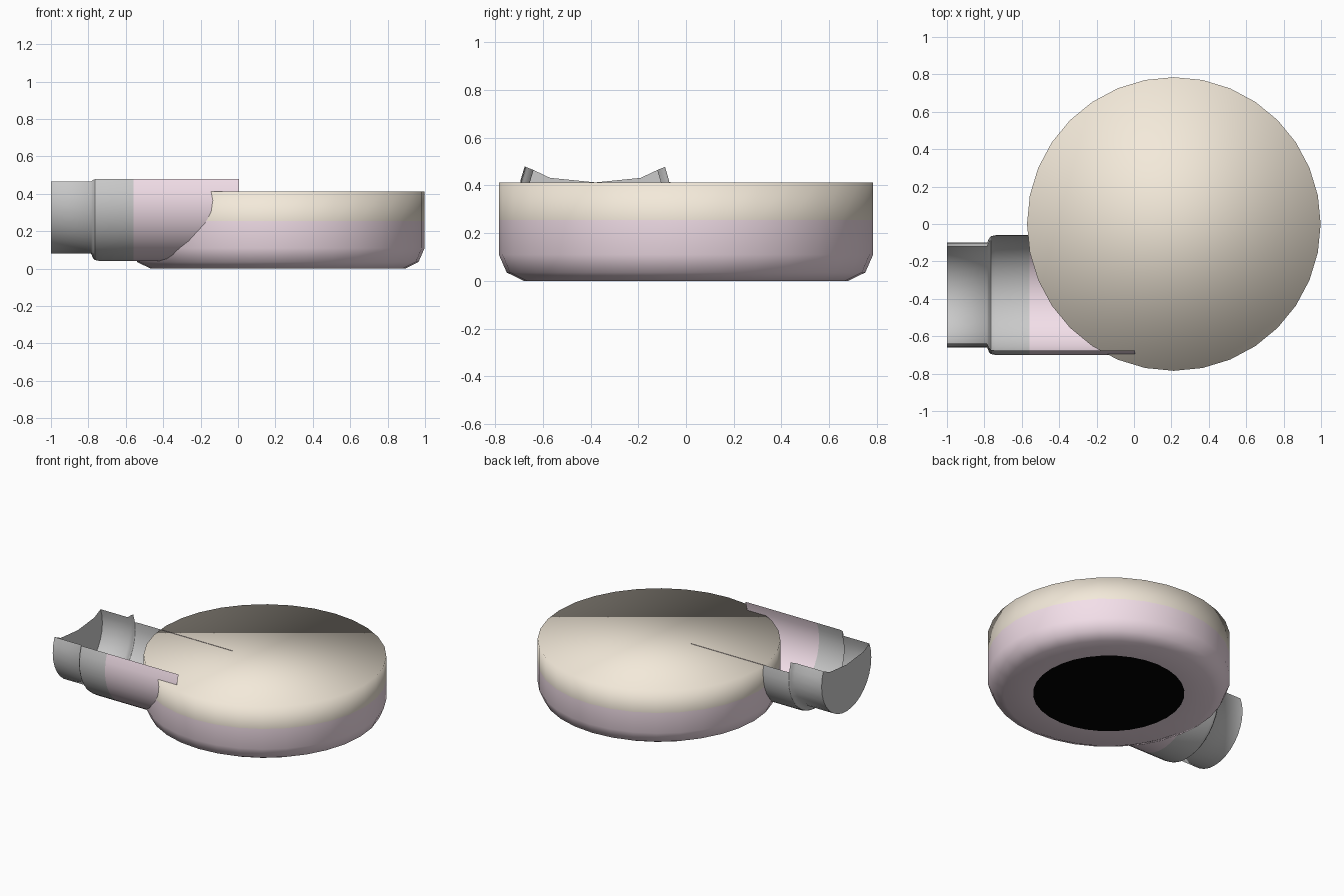
import bpy, bmesh
from math import sin, cos, pi, radians

if "Cube" in bpy.data.objects:
    bpy.data.objects.remove(bpy.data.objects["Cube"])


def material(name, rgb):
    m = bpy.data.materials.new(name)
    m.diffuse_color = (*rgb, 1)
    m.use_nodes = True
    m.node_tree.nodes["Principled BSDF"].inputs["Base Color"].default_value = m.diffuse_color
    return m


tan = material("tan", (0.90, 0.82, 0.70))
pink = material("pink", (0.90, 0.74, 0.82))
black = material("black", (0.0, 0.0, 0.0))


def finish(bm, name, mats=()):
    for f in bm.faces:
        f.smooth = True
    mesh = bpy.data.meshes.new(name)
    bm.to_mesh(mesh)
    bm.free()
    for m in mats:
        mesh.materials.append(m)
    ob = bpy.data.objects.new(name, mesh)
    bpy.context.collection.objects.link(ob)
    return ob


def bridge(bm, a, b, closed, mat=0):
    n = len(a)
    for i in range(n if closed else n - 1):
        j = (i + 1) % n
        bm.faces.new((a[i], a[j], b[j], b[i])).material_index = mat


# Round body: revolved profile (radius, height), closed top and bottom
SIDES, CX = 32, 0.213
profile = [(0.49, 0), (0.68, 0), (0.752, 0.035), (0.785, 0.11), (0.785, 0.255), (0.785, 0.413)]
bm = bmesh.new()
rings = [[bm.verts.new((CX + r * cos(2 * pi * i / SIDES), r * sin(2 * pi * i / SIDES), z))
          for i in range(SIDES)] for r, z in profile]
for k in range(len(rings) - 1):
    bridge(bm, rings[k], rings[k + 1], True, 1 if k == 4 else 0)
bm.faces.new(rings[-1]).material_index = 1
bm.faces.new(rings[0][::-1]).material_index = 2
finish(bm, "round_body", (pink, tan, black))

# Open trough: thin half pipe along x, back wall lower on the wide part
CY, CZ = -0.38, 0.36


def trough(name, sections, back_angle, mats=(), end_cap=False):
    bm = bmesh.new()
    n = 20
    start, stop = radians(158), radians(360 + back_angle)
    arcs = [[bm.verts.new((x, CY + r * cos(start + (stop - start) * i / n),
                           CZ + r * sin(start + (stop - start) * i / n)))
             for i in range(n + 1)] for x, r in sections]
    for a, b in zip(arcs, arcs[1:]):
        bridge(bm, a, b, False)
    if end_cap:
        # End plate with a dished top edge; own vertices keep the corner sharp
        plate = [bm.verts.new(v.co) for v in arcs[0]]
        x = sections[0][0]
        plate += [bm.verts.new((x, y, z)) for y, z in
                  ((-0.19, 0.432), (-0.38, 0.413), (-0.57, 0.432))]
        bm.faces.new(plate[::-1])
    return finish(bm, name, mats)


trough("spout_tip", [(-1, 0.28), (-0.785, 0.28), (-0.775, 0.305), (-0.765, 0.315)], 22, end_cap=True)
trough("spout_collar", [(-0.765, 0.315), (-0.74, 0.32), (-0.56, 0.32)], 10)
trough("spout_trough", [(-0.56, 0.32), (0.005, 0.32)], 10, (pink,))
